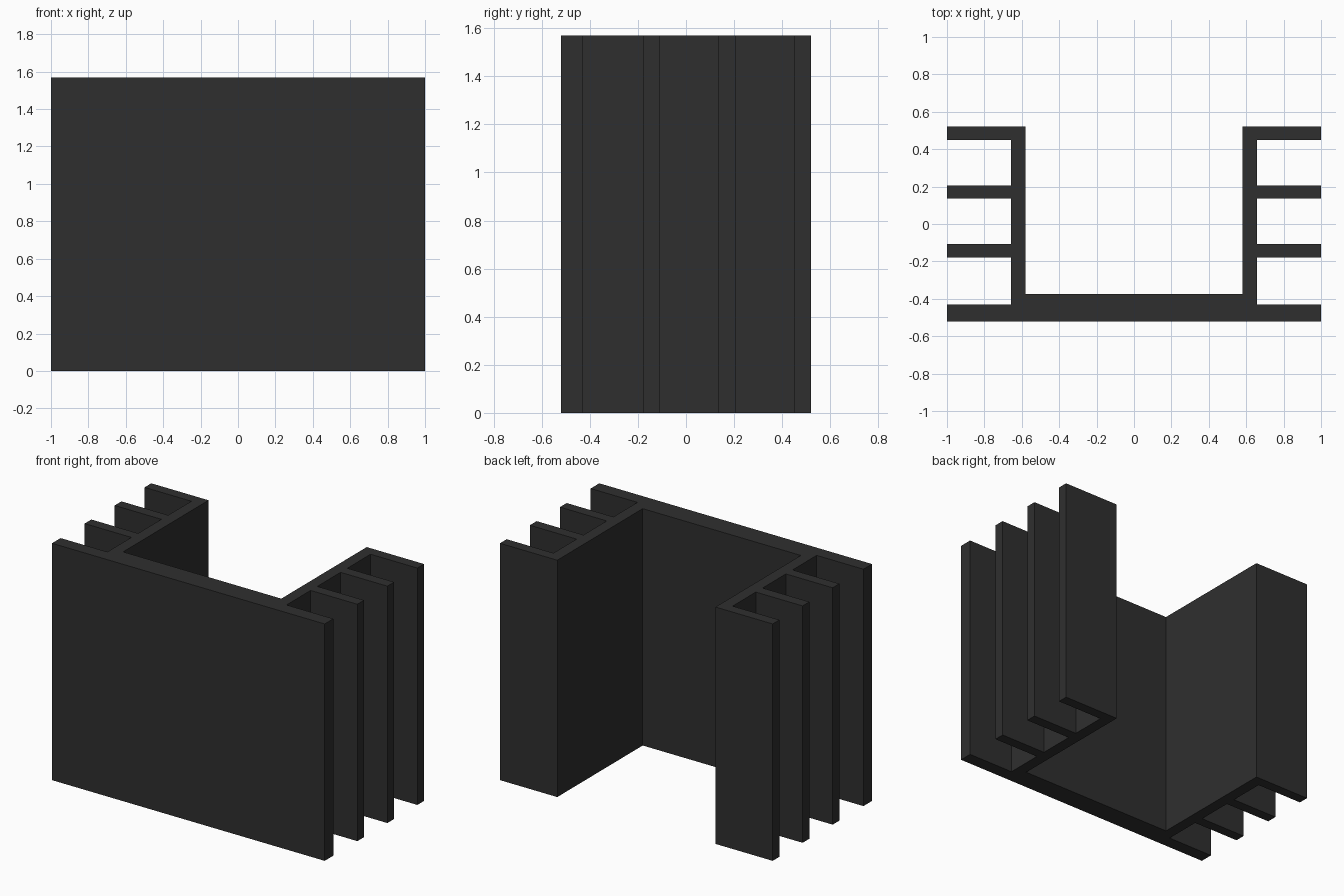
import bpy
import bmesh

HEIGHT = 1.57
FRONT, BACK = -0.52, 0.52
WALL_IN, WALL_OUT, FIN_TIP = 0.58, 0.657, 1.0
BASE_IN, BASE_OUT = -0.375, -0.43
FINS = [(-0.178, -0.108), (0.136, 0.207), (0.45, BACK)]

cube = bpy.data.objects.get("Cube")
if cube:
    bpy.data.objects.remove(cube, do_unlink=True)

# Dark anodised metal
metal = bpy.data.materials.new("dark_anodised_metal")
metal.use_nodes = True
colour = (0.028, 0.028, 0.028, 1)
metal.diffuse_color = colour
metal.node_tree.nodes["Principled BSDF"].inputs["Base Color"].default_value = colour

# Left half of the extrusion profile: base plate edge, comb of fins, inner wall
half = [(FIN_TIP, FRONT), (FIN_TIP, BASE_OUT), (WALL_OUT, BASE_OUT)]
for low, high in FINS:
    half += [(WALL_OUT, low), (FIN_TIP, low), (FIN_TIP, high)]
    if high < BACK:
        half.append((WALL_OUT, high))
half += [(WALL_IN, BACK), (WALL_IN, BASE_IN)]

# Mirror the half into a closed outline
outline = half + [(-x, y) for x, y in reversed(half)]

# Extrude the outline upward
bm = bmesh.new()
face = bm.faces.new([bm.verts.new((x, y, 0)) for x, y in outline])
extruded = bmesh.ops.extrude_face_region(bm, geom=[face], use_keep_orig=True)
top = [v for v in extruded["geom"] if isinstance(v, bmesh.types.BMVert)]
bmesh.ops.translate(bm, vec=(0, 0, HEIGHT), verts=top)
bmesh.ops.recalc_face_normals(bm, faces=bm.faces)
caps = [f for f in bm.faces if len(f.verts) > 4]
bmesh.ops.triangulate(bm, faces=caps)

mesh = bpy.data.meshes.new("finned_heat_sink")
bm.to_mesh(mesh)
bm.free()
mesh.materials.append(metal)
heat_sink = bpy.data.objects.new("finned_heat_sink", mesh)
bpy.context.collection.objects.link(heat_sink)
